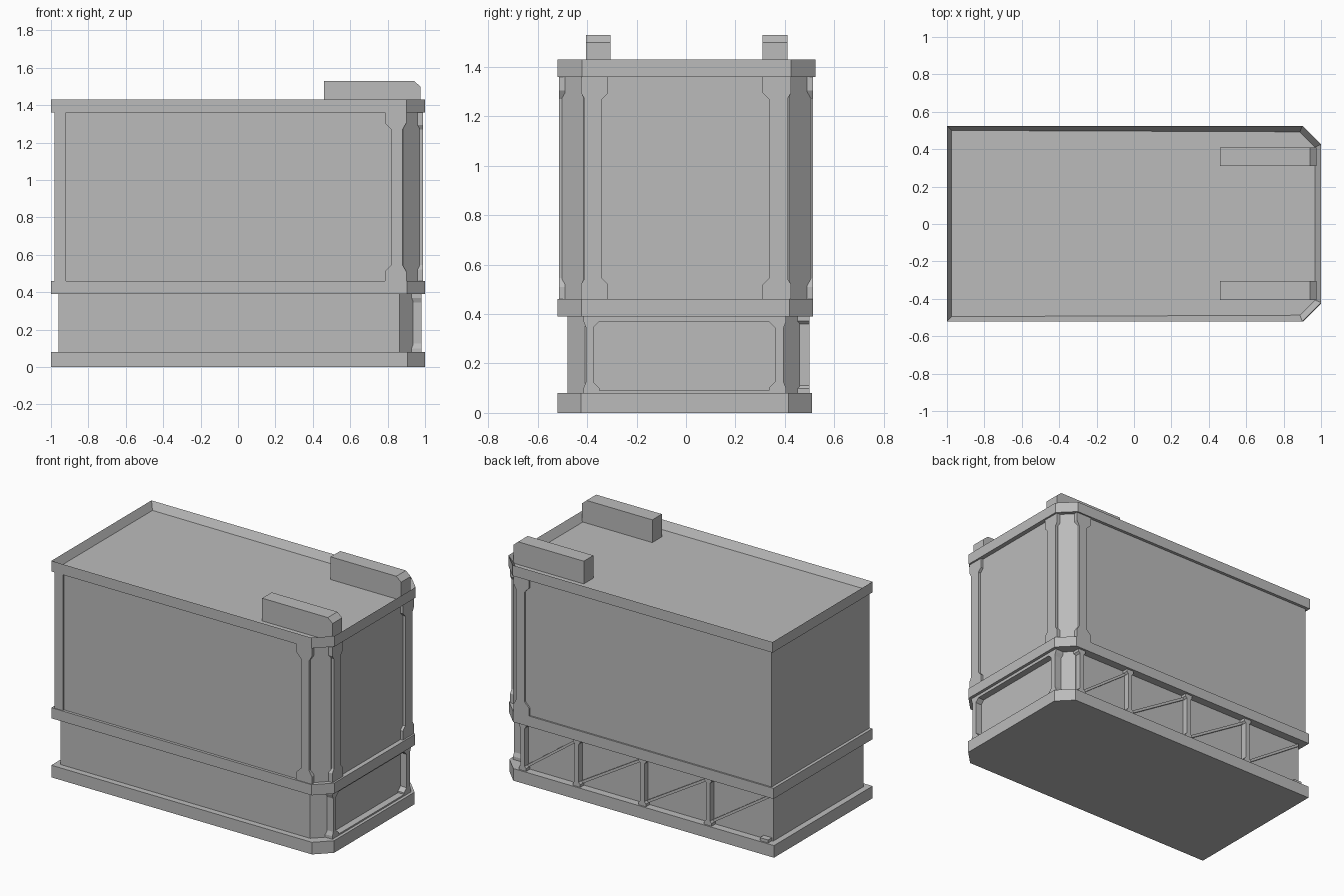
import bpy, bmesh
from mathutils import Vector

cube = bpy.data.objects.get("Cube")
if cube:
    bpy.data.objects.remove(cube, do_unlink=True)

grey = bpy.data.materials.new("plain_grey")
grey.use_nodes = True
GREY = (0.5, 0.5, 0.5, 1)
grey.diffuse_color = GREY
grey.node_tree.nodes["Principled BSDF"].inputs["Base Color"].default_value = GREY


def prism(name, points, push):
    """Extrude a flat polygon along a vector."""
    bm = bmesh.new()
    face = bm.faces.new([bm.verts.new(p) for p in points])
    ext = bmesh.ops.extrude_face_region(bm, geom=[face])
    verts = [g for g in ext["geom"] if isinstance(g, bmesh.types.BMVert)]
    bmesh.ops.translate(bm, vec=Vector(push), verts=verts)
    bmesh.ops.recalc_face_normals(bm, faces=bm.faces)
    mesh = bpy.data.meshes.new(name)
    bm.to_mesh(mesh)
    bm.free()
    mesh.materials.append(grey)
    obj = bpy.data.objects.new(name, mesh)
    bpy.context.collection.objects.link(obj)
    return obj


def outline(x0, x1, y0, y1, c):
    """Plan with the two +x corners cut off."""
    return [(x0, y0), (x1 - c, y0), (x1, y0 + c), (x1, y1 - c), (x1 - c, y1), (x0, y1)]


def slab(name, plan, z0, z1):
    return prism(name, [(x, y, z0) for x, y in plan], (0, 0, z1 - z0))


def post(name, wall, a0, a1, z0, z1, d0, d1, left=0, right=0, tall=0.06):
    """Upright on a wall ('x' or 'y' facing), flared at both ends."""
    k = max(left, right)
    side = lambda a, f: [(a + f, z0), (a + f, z0 + tall - k), (a, z0 + tall),
                         (a, z1 - tall), (a + f, z1 - tall + k), (a + f, z1)]
    if k == 0:
        shape = [(a0, z0), (a0, z1), (a1, z1), (a1, z0)]
    else:
        shape = side(a0, -left) + side(a1, right)[::-1]
    if wall == 'x':
        return prism(name, [(d0, a, z) for a, z in shape], (d1 - d0, 0, 0))
    return prism(name, [(a, d0, z) for a, z in shape], (0, d1 - d0, 0))


# Base, lower storey, middle band, upper storey
slab("base_plinth", outline(-1, 1, -0.52, 0.51, 0.095), 0, 0.08)
slab("lower_body", outline(-0.96, 0.935, -0.48, 0.46, 0.072), 0.07, 0.4)
slab("middle_band", outline(-1, 1, -0.52, 0.515, 0.097), 0.39, 0.46)
slab("upper_body", outline(-0.98, 0.97, -0.502, 0.505, 0.088), 0.45, 1.375)

# Roof rim as a ring around the sunken deck
rim = slab("roof_rim", outline(-1, 1, -0.52, 0.525, 0.1), 1.36, 1.43)
bm = bmesh.new()
bm.from_mesh(rim.data)
bm.faces.ensure_lookup_table()
top = max(bm.faces, key=lambda f: f.calc_center_median().z)
bmesh.ops.inset_region(bm, faces=[top], thickness=0.035)
bmesh.ops.translate(bm, vec=(0, 0, -0.05), verts=top.verts)
bm.to_mesh(rim.data)
bm.free()

# Roof beams with a cut front corner
beam = [(0.46, 1.37), (0.975, 1.37), (0.975, 1.5), (0.94, 1.53), (0.46, 1.53)]
for name, y in (("left_roof_beam", 0.31), ("right_roof_beam", -0.405)):
    prism(name, [(x, y, z) for x, z in beam], (0, 0.1, 0))

# Upper pilasters beside the cut corners
Z0, Z1 = 0.445, 1.37
post("front_pilaster", 'y', 0.82, 0.88, Z0, Z1, -0.49, -0.515, 0.035, 0.02, 0.1)
post("front_edge_strip", 'y', -0.98, -0.92, Z0, Z1, -0.49, -0.515)
post("back_pilaster", 'y', 0.82, 0.88, Z0, Z1, 0.49, 0.515, 0.035, 0.02, 0.1)
post("end_pilaster_right", 'x', -0.41, -0.34, Z0, Z1, 0.95, 0.988, 0.015, 0.025, 0.1)
post("end_pilaster_left", 'x', 0.335, 0.41, Z0, Z1, 0.95, 0.988, 0.025, 0.015, 0.1)

# Lower end frame
post("end_frame_right", 'x', -0.405, -0.375, 0.075, 0.395, 0.92, 0.98, 0.01, 0.025, 0.05)
post("end_frame_left", 'x', 0.36, 0.395, 0.075, 0.395, 0.92, 0.98, 0.025, 0.01, 0.05)
for name, z0, z1 in (("end_rail_low", 0.075, 0.09), ("end_rail_high", 0.37, 0.395)):
    post(name, 'x', -0.39, 0.38, z0, z1, 0.92, 0.98)

# Back bays: uprights, slanted braces and one loose foot
uprights = [0.845, 0.45, -0.03, -0.51, -0.95]
for i, x in enumerate(uprights[:-1]):
    post(f"back_upright_{i}", 'y', x - 0.015, x + 0.015, 0.075, 0.395,
         0.45, 0.5, 0.012, 0.012, 0.035)
    end = uprights[i + 1]
    prism(f"back_brace_{i}", [(x, 0.45, 0.08), (x, 0.45, 0.1),
                              (end, 0.45, 0.39), (end, 0.45, 0.37)], (0, 0.022, 0))
post("back_loose_foot", 'y', -0.95, -0.89, 0.075, 0.1, 0.45, 0.5)
